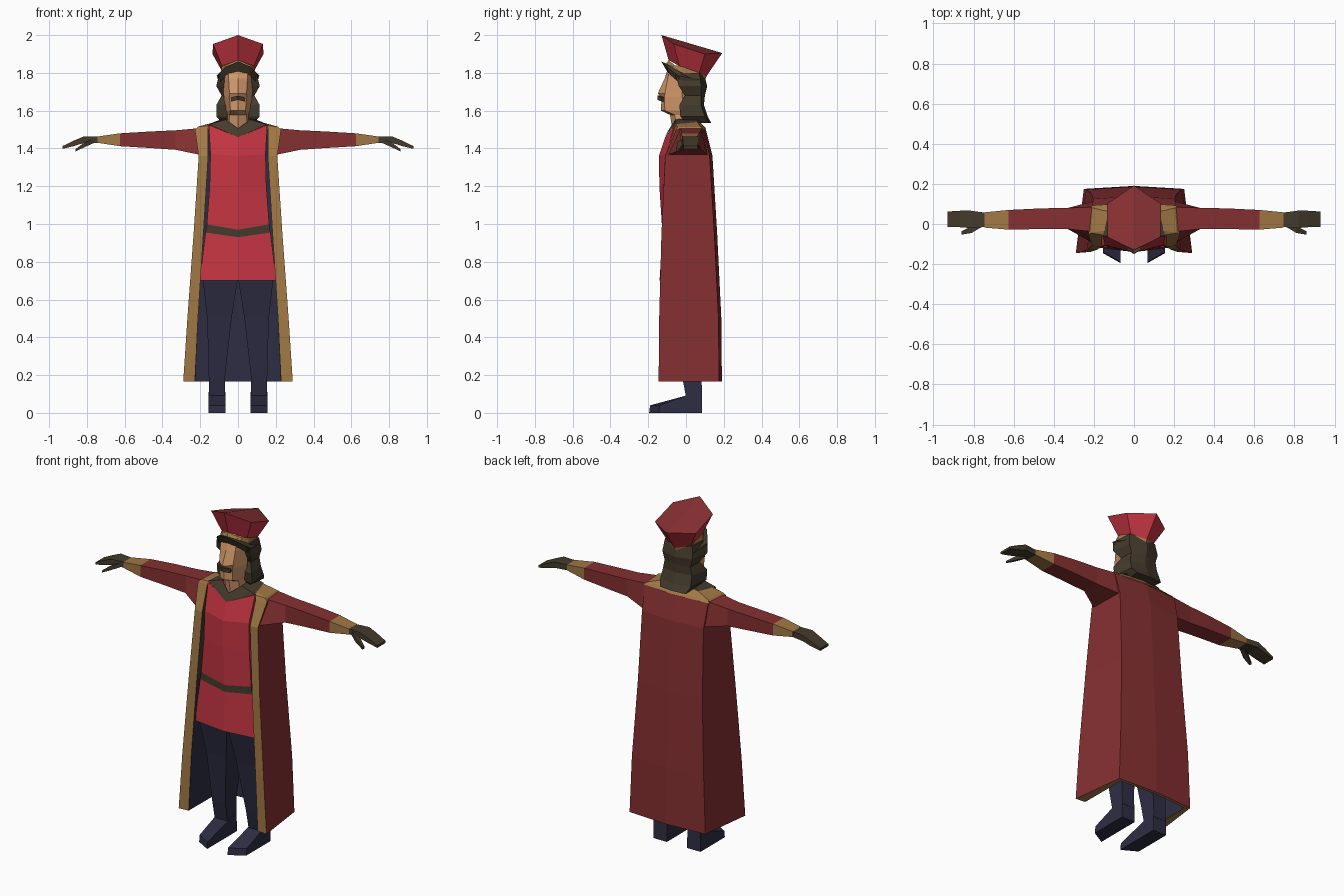
import bpy, bmesh

# Flat colours
def material(name, rgb):
    m = bpy.data.materials.new(name)
    m.diffuse_color = (*rgb, 1)
    return m

RED = material("bright_red", (0.56, 0.036, 0.055))
ROBE = material("dark_red", (0.235, 0.029, 0.031))
GOLD = material("gold", (0.36, 0.19, 0.06))
BROWN = material("dark_brown", (0.058, 0.043, 0.025))
NAVY = material("navy", (0.027, 0.027, 0.058))
SKIN = material("skin", (0.66, 0.32, 0.15))


def loft(name, rings, mat, closed=False, caps=(None, None), sheet=False):
    """Skin a stack of half rings and mirror it over x. mat may be a rule (row, column)."""
    rule = mat if callable(mat) else (lambda i, j: mat)
    bm = bmesh.new()
    mats = []

    def add(vs, m):
        if all(abs(v.co.x) < 1e-5 for v in vs):
            return
        if m not in mats:
            mats.append(m)
        bm.faces.new(vs).material_index = mats.index(m)

    for s in (1, -1):
        grid = [[bm.verts.new((s * x, y, z)) for x, y, z in r] for r in rings]
        n = len(rings[0])
        for i in range(len(rings) - 1):
            for j in range(n if closed else n - 1):
                k = (j + 1) % n
                add([grid[i][j], grid[i][k], grid[i + 1][k], grid[i + 1][j]], rule(i, j))
        for ring, m in zip((grid[0], grid[-1]), caps):
            if m:
                add(ring, m)
    bmesh.ops.remove_doubles(bm, verts=bm.verts, dist=1e-5)
    bmesh.ops.recalc_face_normals(bm, faces=bm.faces)
    if sheet:   # open sheets look upwards
        bm.normal_update()
        bmesh.ops.reverse_faces(bm, faces=[f for f in bm.faces if f.normal.z < 0])
    me = bpy.data.meshes.new(name)
    bm.to_mesh(me)
    bm.free()
    for m in mats:
        me.materials.append(m)
    ob = bpy.data.objects.new(name, me)
    bpy.context.collection.objects.link(ob)
    return ob


def box_z(z, x0, x1, y0, y1):
    return [(x0, y0, z), (x1, y0, z), (x1, y1, z), (x0, y1, z)]


def box_x(x, y0, y1, z0, z1):
    return [(x, y0, z0), (x, y1, z0), (x, y1, z1), (x, y0, z1)]


# Long open robe: gold front border, red outside, dark lining
def robe_ring(z, a, b, c, d):
    return [(a[0], a[1], z), (b[0], b[1], z), (c[0], c[1], z), (0, d, z),
            (0, d - 0.018, z), (c[0] - 0.025, c[1] - 0.018, z)]

robe = [robe_ring(0.165, (0.228, -0.14), (0.29, -0.145), (0.25, 0.175), 0.19),
        robe_ring(0.50, (0.212, -0.138), (0.268, -0.142), (0.237, 0.172), 0.187),
        robe_ring(0.95, (0.183, -0.128), (0.235, -0.13), (0.213, 0.15), 0.165),
        robe_ring(1.36, (0.158, -0.112), (0.208, -0.11), (0.203, 0.125), 0.14),
        robe_ring(1.50, (0.16, -0.062), (0.228, -0.052), (0.21, 0.09), 0.105)]
loft("robe", robe,
     lambda i, j: (GOLD, ROBE, ROBE, ROBE, NAVY, BROWN if i > 1 else NAVY)[j],
     closed=True, caps=(GOLD, GOLD))

# Gold yoke over the shoulders and behind the neck
loft("shoulder_yoke",
     [[(0.16, -0.062, 1.50), (0.228, -0.052, 1.50), (0.215, 0.09, 1.50), (0, 0.107, 1.502)],
      [(0.155, -0.055, 1.52), (0.212, -0.045, 1.515), (0.205, 0.08, 1.513), (0, 0.102, 1.51)],
      [(0.13, -0.045, 1.535), (0.13, -0.03, 1.535), (0.12, 0.06, 1.54), (0, 0.065, 1.55)]],
     GOLD, sheet=True)

# Collar around the neck
loft("collar",
     [[(0, -0.112, 1.46), (0.155, -0.06, 1.527), (0.125, 0.065, 1.541), (0, 0.07, 1.553)],
      [(0, -0.088, 1.505), (0.065, -0.055, 1.553), (0.06, 0.05, 1.565), (0, 0.06, 1.57)]],
     BROWN, sheet=True)

# Tunic with a painted belt row
tunic = []
for zc, ze, yc, x, ye in ((0.70, 0.70, -0.14, 0.203, -0.115),
                          (0.93, 0.955, -0.126, 0.172, -0.112),
                          (0.97, 0.998, -0.126, 0.165, -0.112),
                          (1.20, 1.20, -0.141, 0.150, -0.108),
                          (1.36, 1.37, -0.143, 0.146, -0.105),
                          (1.46, 1.525, -0.11, 0.155, -0.06)):
    tunic.append([(0, yc, zc), (x, ye, ze), (x * 0.9, 0.06, ze), (0, 0.08, ze)])
loft("tunic", tunic, lambda i, j: BROWN if i == 1 else RED, caps=(NAVY, None))

# Sleeves with gold cuffs
loft("sleeves",
     [[(0.195, -0.10, 1.365), (0.195, 0.115, 1.365), (0.195, 0.085, 1.508), (0.195, -0.04, 1.508)],
      box_x(0.33, -0.025, 0.08, 1.393, 1.496),
      box_x(0.46, -0.025, 0.078, 1.402, 1.49),
      box_x(0.625, -0.028, 0.07, 1.412, 1.48),
      box_x(0.745, -0.018, 0.058, 1.43, 1.463)],
     lambda i, j: GOLD if i == 3 else ROBE, closed=True, caps=(ROBE, GOLD))

# Gloved hands and thumbs
loft("hands",
     [box_x(0.74, -0.015, 0.056, 1.43, 1.463),
      box_x(0.82, -0.02, 0.067, 1.428, 1.462),
      box_x(0.87, -0.016, 0.066, 1.412, 1.441),
      box_x(0.93, -0.014, 0.062, 1.398, 1.412)],
     BROWN, closed=True, caps=(BROWN, BROWN))
loft("thumbs",
     [box_x(0.765, -0.018, 0.012, 1.428, 1.452),
      box_x(0.81, -0.045, -0.012, 1.408, 1.434),
      box_x(0.86, -0.053, -0.036, 1.384, 1.397)],
     BROWN, closed=True, caps=(BROWN, BROWN))

# Trouser legs
loft("legs",
     [box_z(0.76, 0.0, 0.185, -0.105, 0.10),
      box_z(0.69, 0.004, 0.185, -0.10, 0.10),
      box_z(0.50, 0.034, 0.163, -0.065, 0.095),
      box_z(0.20, 0.068, 0.155, -0.022, 0.082),
      box_z(0.085, 0.07, 0.153, 0.0, 0.085)],
     NAVY, closed=True, caps=(NAVY, NAVY))

# Boots with slanted toes
def boot_side(x, toe):
    return [(x, 0.085, 0), (x, 0.083, 0.11), (x, -0.005, 0.09), (x, toe + 0.005, 0.04), (x, toe, 0)]

loft("boots", [boot_side(0.067, -0.195), boot_side(0.155, -0.145)],
     NAVY, closed=True, caps=(NAVY, NAVY))

# Head and neck: centre line, cheek, temple, back
def head_ring(z, yc, cheek, temple, back):
    return [(0, yc, z), (*cheek, z), (*temple, z), (0, back, z)]

loft("head",
     [head_ring(1.84, -0.09, (0.05, -0.08), (0.085, -0.02), 0.08),
      head_ring(1.77, -0.113, (0.05, -0.097), (0.08, -0.02), 0.08),
      head_ring(1.69, -0.15, (0.045, -0.112), (0.076, -0.02), 0.08),
      head_ring(1.672, -0.13, (0.045, -0.114), (0.075, -0.02), 0.08),
      head_ring(1.60, -0.132, (0.04, -0.112), (0.066, -0.01), 0.07),
      head_ring(1.578, -0.085, (0.045, -0.06), (0.058, 0.0), 0.06),
      head_ring(1.49, -0.07, (0.05, -0.045), (0.06, 0.02), 0.05)],
     SKIN, caps=(SKIN, SKIN))

# Moustache plate
loft("moustache",
     [[(0, -0.15, 1.657), (0.036, -0.128, 1.648), (0.036, -0.11, 1.648), (0, -0.12, 1.657)],
      [(0, -0.15, 1.679), (0.04, -0.126, 1.67), (0.04, -0.11, 1.67), (0, -0.12, 1.679)]],
     BROWN, caps=(BROWN, BROWN))

# Long hair framing the face
hair = []
for z, x, y, bx, by, cy in ((1.80, 0.098, -0.06, 0.09, 0.07, 0.095),
                            (1.73, 0.115, -0.038, 0.10, 0.08, 0.112),
                            (1.68, 0.087, -0.005, 0.085, 0.08, 0.10),
                            (1.63, 0.115, -0.035, 0.095, 0.08, 0.095),
                            (1.57, 0.115, -0.03, 0.10, 0.10, 0.115),
                            (1.535, 0.07, 0.0, 0.085, 0.125, 0.133)):
    hair.append([(0.06, y + 0.01, z), (x, y, z), (bx, by, z), (0, cy, z), (0, 0.03, z)])
loft("hair", hair, BROWN, closed=True, caps=(BROWN, BROWN))

# Hat: dark brim, gold band, flared crown with a dark ridge top
brim_low = [(0, -0.10, 1.808), (0.062, -0.085, 1.79), (0.1, -0.03, 1.745), (0.095, 0.06, 1.74), (0, 0.095, 1.73)]
brim_out = [(0, -0.131, 1.86), (0.07, -0.10, 1.83), (0.113, -0.04, 1.785), (0.098, 0.065, 1.765), (0, 0.10, 1.75)]
band_low = [(0, -0.105, 1.85), (0.065, -0.075, 1.83), (0.09, -0.03, 1.805), (0.087, 0.06, 1.768), (0, 0.10, 1.752)]
loft("hat_brim", [brim_low, brim_out, band_low], BROWN)
band_top = [(0, -0.092, 1.868), (0.07, -0.06, 1.84), (0.085, -0.02, 1.838), (0.08, 0.07, 1.80), (0, 0.108, 1.782)]
loft("hat_band", [band_low, band_top], GOLD)
crown_low = [band_top[0], (0.085, -0.035, 1.836), (0.08, 0.07, 1.80), band_top[4]]
crown_top = [(0, -0.13, 2.0), (0.132, -0.065, 1.953), (0.135, 0.10, 1.90), (0, 0.192, 1.905)]
loft("hat_crown", [crown_low, crown_top], RED, caps=(None, ROBE))
